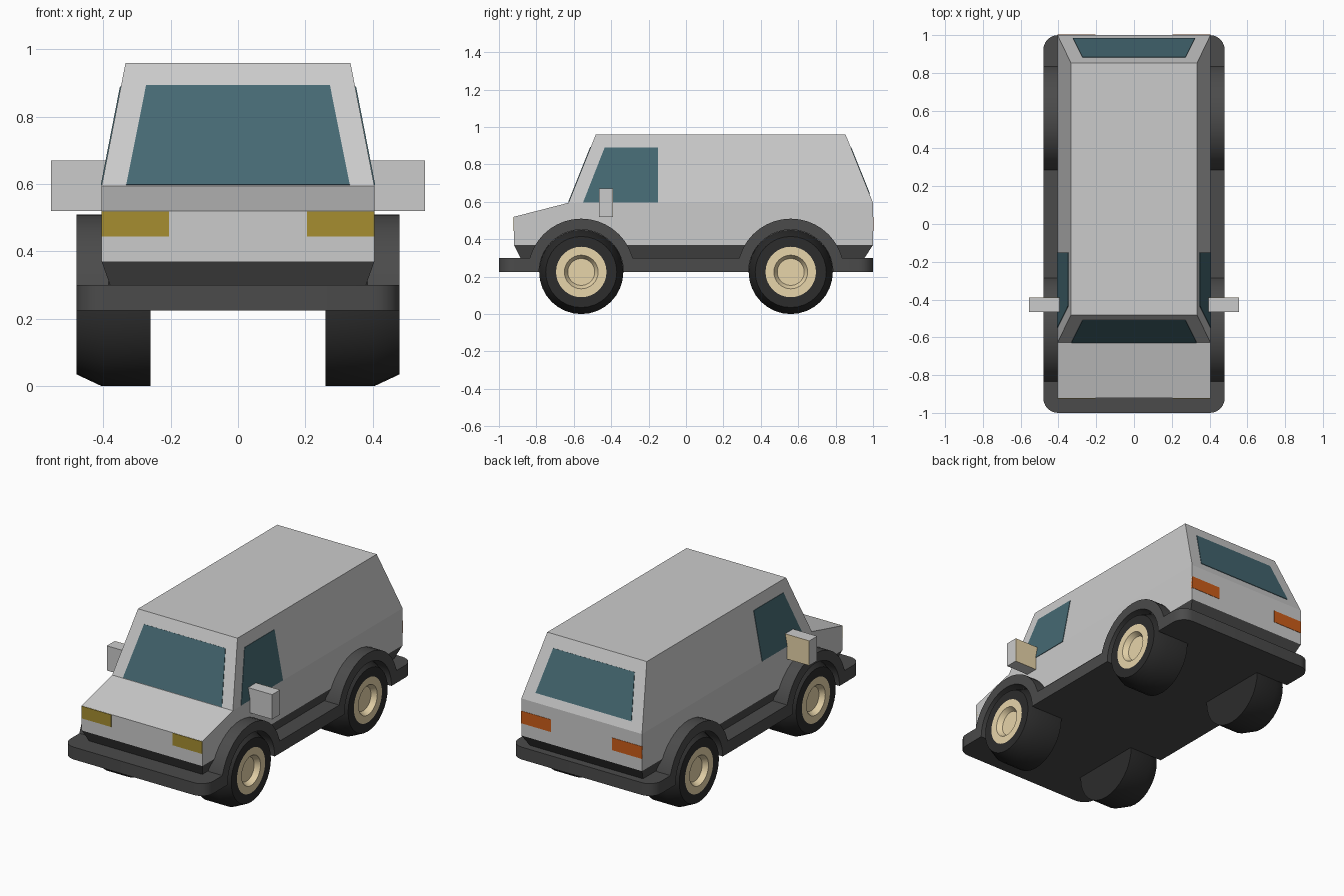
import bpy, bmesh, math
from mathutils import Vector

if "Cube" in bpy.data.objects:
    bpy.data.objects.remove(bpy.data.objects["Cube"])


def material(name, rgb):
    m = bpy.data.materials.new(name)
    m.diffuse_color = (*rgb, 1)
    m.use_nodes = True
    m.node_tree.nodes["Principled BSDF"].inputs["Base Color"].default_value = m.diffuse_color
    return m


TRIM = material("dark_trim", (0.07, 0.07, 0.07))
RUBBER = material("rubber", (0.025, 0.025, 0.025))
GLASS = material("glass", (0.06, 0.14, 0.17))
CREAM = material("cream", (0.8, 0.66, 0.4))
YELLOW = material("yellow_lamp", (0.38, 0.27, 0.03))
ORANGE = material("orange_lamp", (0.6, 0.11, 0.01))


def finish(name, bm, mat=None, smooth=False):
    bmesh.ops.recalc_face_normals(bm, faces=bm.faces[:])
    me = bpy.data.meshes.new(name)
    bm.to_mesh(me)
    bm.free()
    ob = bpy.data.objects.new(name, me)
    bpy.context.collection.objects.link(ob)
    if mat:
        me.materials.append(mat)
    if smooth:
        me.shade_smooth()
        me.set_sharp_from_angle(angle=math.radians(30))
    return ob


def loft(name, a, b, mat=None, smooth=False):
    """Solid between two matching outlines."""
    bm = bmesh.new()
    va = [bm.verts.new(p) for p in a]
    vb = [bm.verts.new(p) for p in b]
    n = len(a)
    bm.faces.new(va)
    bm.faces.new(vb)
    for i in range(n):
        j = (i + 1) % n
        bm.faces.new((va[i], va[j], vb[j], vb[i]))
    return finish(name, bm, mat, smooth)


def rect(x, y0, y1, z):
    return [(-x, y0, z), (x, y0, z), (x, y1, z), (-x, y1, z)]


def box(name, x0, x1, y0, y1, z0, z1, mat=None):
    r = [(x0, y0), (x1, y0), (x1, y1), (x0, y1)]
    return loft(name, [(*p, z0) for p in r], [(*p, z1) for p in r], mat)


def extrude_x(name, outline, x0, x1, mat=None, smooth=False):
    return loft(name, [(x0, *p) for p in outline], [(x1, *p) for p in outline], mat, smooth)


def pane(name, pts, normal, mat=GLASS):
    n = Vector(normal).normalized()
    return loft(name, [Vector(p) - n * 0.01 for p in pts], [Vector(p) + n * 0.003 for p in pts], mat)


def lathe(name, prof, side, cy, cz, mat, steps=32):
    """Revolve (x, radius) points about a sideways axle."""
    bm = bmesh.new()
    vs = [bm.verts.new((side * x, cy, cz + r)) for x, r in prof]
    es = [bm.edges.new(vs[i:i + 2]) for i in range(len(vs) - 1)]
    bmesh.ops.spin(bm, geom=vs + es, cent=(0, cy, cz), axis=(1, 0, 0),
                   angle=2 * math.pi, steps=steps, use_duplicate=False)
    bmesh.ops.remove_doubles(bm, verts=bm.verts[:], dist=1e-5)
    return finish(name, bm, mat, True)


# Body, cabin and tapered lower body
extrude_x("lower_body", [(-0.92, 0.37), (-0.92, 0.52), (-0.628, 0.595), (1, 0.595), (1, 0.37)], -0.405, 0.405)
loft("cabin", rect(0.405, -0.628, 1, 0.595), rect(0.334, -0.482, 0.853, 0.96))
loft("underbody", rect(0.38, -0.885, 0.955, 0.30), rect(0.405, -0.92, 1, 0.37), TRIM)

# Chassis slab forming bumpers and sills, with rounded corners
R, outline = 0.078, []
for k, (sx, sy) in enumerate([(1, 1), (-1, 1), (-1, -1), (1, -1)]):
    for i in range(7):
        a = math.radians(90 * k + 15 * i)
        outline.append((sx * (0.48 - R) + R * math.cos(a), sy * (1 - R) + R * math.sin(a)))
slab = loft("bumper_slab", [(*p, 0.225) for p in outline], [(*p, 0.30) for p in outline], TRIM, True)

AX, HUB = 0.56, 0.225
for s, sn in ((1, "right"), (-1, "left")):
    for cy, en in ((-AX, "front"), (AX, "rear")):
        tag = f"{en}_{sn}"
        # Wheel arch
        arc = [math.pi * i / 20 for i in range(21)]
        ring = [(cy + r * math.cos(a), HUB + r * math.sin(a))
                for r, seq in ((0.285, arc), (0.226, arc[::-1])) for a in seq]
        extrude_x("wheel_arch_" + tag, ring, s * 0.385, s * 0.48, TRIM, True)
        # Wheel opening cut through the slab
        circ = [(cy + 0.227 * math.cos(i * math.pi / 20), HUB + 0.227 * math.sin(i * math.pi / 20)) for i in range(40)]
        cutter = extrude_x("wheel_cutter_" + tag, circ, s * 0.255, s * 0.55)
        cutter.hide_render = True
        cutter.hide_viewport = False
        cutter.display_type = 'WIRE'
        mod = slab.modifiers.new("opening_" + tag, 'BOOLEAN')
        mod.object, mod.operation, mod.solver = cutter, 'DIFFERENCE', 'EXACT'
        # Tyre and dished rim
        lathe("tyre_" + tag, [(0.26, 0), (0.26, 0.225), (0.405, 0.225), (0.48, 0.19),
                              (0.48, 0.135), (0.44, 0.135)], s, cy, HUB, RUBBER)
        lathe("rim_" + tag, [(0.44, 0.135), (0.48, 0.135), (0.48, 0.09), (0.45, 0.072), (0.45, 0)],
              s, cy, HUB, CREAM)

    # Lamps
    x0, x1 = sorted((s * 0.205, s * 0.405))
    box("headlight_" + sn, x0, x1, -0.923, -0.91, 0.445, 0.519, YELLOW)
    box("tail_light_" + sn, x0, x1, 0.99, 1.002, 0.445, 0.52, ORANGE)
    # Mirror with glass on its rear face
    x0, x1 = sorted((s * 0.388, s * 0.555))
    box("mirror_" + sn, x0, x1, -0.465, -0.392, 0.52, 0.67)
    box("mirror_glass_" + sn, x0, x1, -0.392, -0.389, 0.52, 0.67, CREAM)
    # Side window on the sloping cabin wall
    wx = lambda z: s * (0.405 - 0.071 * (z - 0.595) / 0.365)
    pane("side_window_" + sn, [(wx(z), y, z) for y, z in
                               ((-0.55, 0.597), (-0.15, 0.597), (-0.15, 0.89), (-0.435, 0.89))],
         (s * 0.365, 0, 0.071))


# Windscreen and rear window
def wy(z, a, b):
    return a + (b - a) * (z - 0.595) / 0.365


for name, a, b, z0, z1, xb, xt in (("windscreen", -0.628, -0.482, 0.597, 0.893, 0.332, 0.273),
                                   ("rear_window", 1.0, 0.853, 0.643, 0.89, 0.322, 0.273)):
    y0, y1 = wy(z0, a, b), wy(z1, a, b)
    pane(name, [(-xb, y0, z0), (xb, y0, z0), (xt, y1, z1), (-xt, y1, z1)],
         (0, math.copysign(0.365, a), 0.147))
